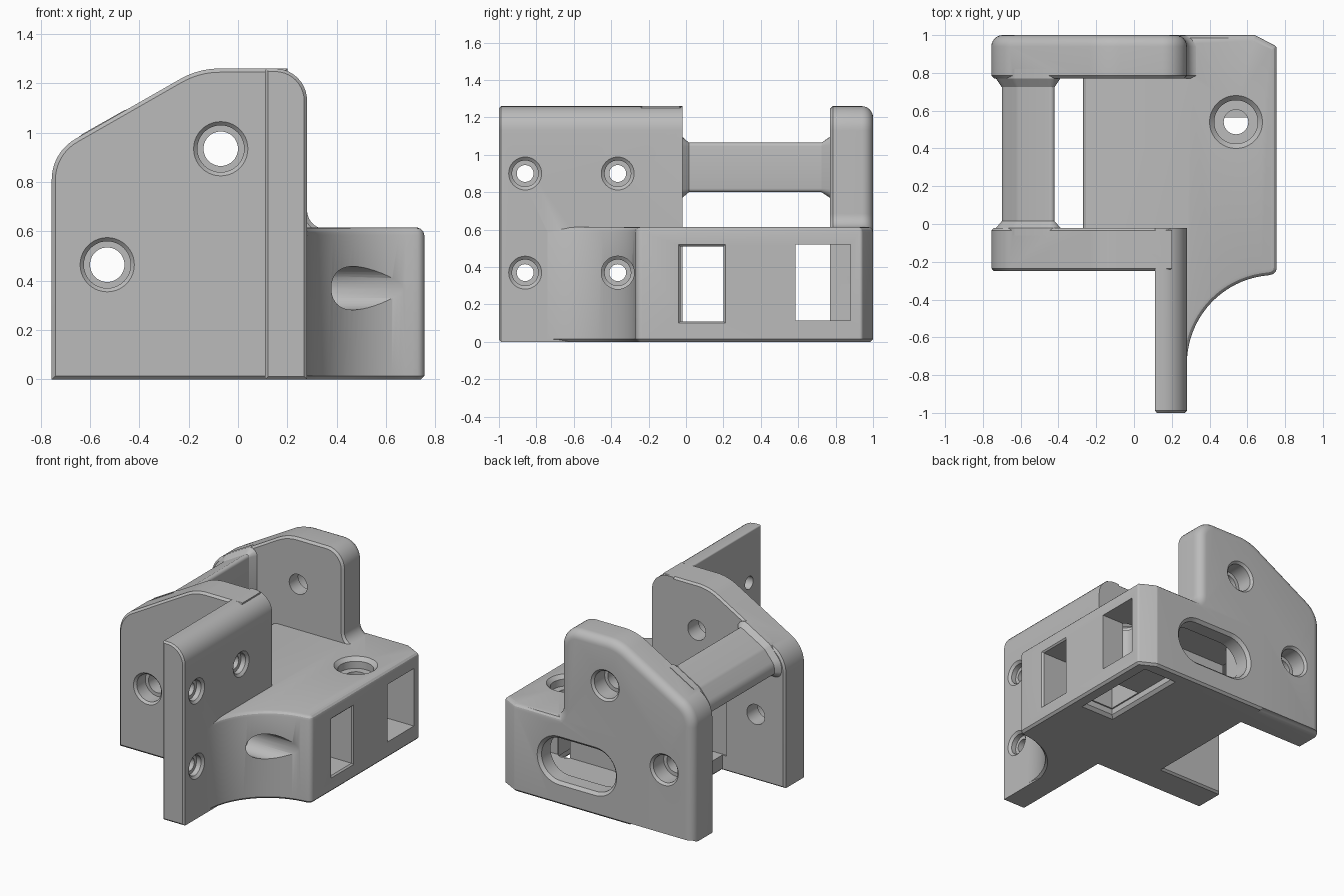
import bpy, bmesh, math
from mathutils import Vector

if "Cube" in bpy.data.objects:
    bpy.data.objects.remove(bpy.data.objects["Cube"], do_unlink=True)

grey = bpy.data.materials.new("plain grey")
grey.use_nodes = True
colour = (0.5, 0.5, 0.5, 1)
grey.diffuse_color = colour
grey.node_tree.nodes["Principled BSDF"].inputs["Base Color"].default_value = colour


def rounded(corners, steps=10):
    """Polygon from (u, v, radius) corners, arcs where radius > 0."""
    out = []
    n = len(corners)
    for i, (u, v, r) in enumerate(corners):
        p = Vector((u, v))
        if r == 0:
            out.append(p)
            continue
        a = (Vector(corners[i - 1][:2]) - p).normalized()
        b = (Vector(corners[(i + 1) % n][:2]) - p).normalized()
        half = math.acos(max(-1, min(1, a.dot(b)))) / 2
        t = r / math.tan(half)
        centre = p + (a + b).normalized() * (r / math.sin(half))
        s, e = p + a * t - centre, p + b * t - centre
        start = math.atan2(s.y, s.x)
        sweep = math.atan2(s.x * e.y - s.y * e.x, s.dot(e))
        for k in range(steps + 1):
            ang = start + sweep * k / steps
            out.append(centre + Vector((math.cos(ang), math.sin(ang))) * r)
    return out


def circle(u, v, r, n=40):
    return [Vector((u + r * math.cos(2 * math.pi * k / n),
                    v + r * math.sin(2 * math.pi * k / n))) for k in range(n)]


def rect(u0, u1, v0, v1):
    return [Vector(c) for c in ((u0, v0), (u1, v0), (u1, v1), (u0, v1))]


def inset(poly, d):
    """Move every side of a counter-clockwise polygon inwards by d."""
    out = []
    for i, p in enumerate(poly):
        e1 = (p - poly[i - 1]).normalized()
        e2 = (poly[(i + 1) % len(poly)] - p).normalized()
        n1, n2 = Vector((-e1.y, e1.x)), Vector((-e2.y, e2.x))
        out.append(p + (n1 + n2) * (d / (1 + n1.dot(n2))))
    return out


def prism(name, poly, axis, levels, foot=False):
    """Loft a profile along an axis through (position, inset) levels."""
    area = sum(poly[i - 1].cross(poly[i]) if hasattr(poly[i], "cross") else 0
               for i in range(len(poly)))
    if area < 0:
        poly = poly[::-1]
    bm = bmesh.new()
    rings = []
    for pos, d in levels:
        ring = []
        for p, q in zip(poly, inset(poly, d)):
            u, v = q
            if foot and p.y < 0.01:
                v = min(v, 0.015)
            co = {"X": (pos, u, v), "Y": (u, pos, v), "Z": (u, v, pos)}[axis]
            ring.append(bm.verts.new(co))
        rings.append(ring)
    for r1, r2 in zip(rings, rings[1:]):
        for i in range(len(r1)):
            bm.faces.new((r1[i - 1], r1[i], r2[i], r2[i - 1]))
    bm.faces.new(rings[0][::-1])
    bm.faces.new(rings[-1])
    bmesh.ops.recalc_face_normals(bm, faces=bm.faces)
    me = bpy.data.meshes.new(name)
    bm.to_mesh(me)
    bm.free()
    me.materials.append(grey)
    ob = bpy.data.objects.new(name, me)
    bpy.context.collection.objects.link(ob)
    return ob


def stepped_hole(axis, u, v, steps):
    """Round cutter through (position, radius) steps."""
    r0 = steps[0][1]
    return prism("hole_cutter", circle(u, v, r0), axis,
                 [(pos, r0 - r) for pos, r in steps])


def combine(body, tool, operation):
    tool.hide_render = True
    mod = body.modifiers.new("join", "BOOLEAN")
    mod.operation, mod.solver, mod.object = operation, "EXACT", tool
    bpy.context.view_layer.objects.active = body
    bpy.ops.object.modifier_apply(modifier=mod.name)
    bpy.data.objects.remove(tool, do_unlink=True)


# Base block with the concave sweep towards the flange
sweep = []
for k in range(25):
    a = math.radians(180 - 85 * k / 24)
    sweep.append((0.75 + 0.47 * math.cos(a), -0.74 + 0.47 * math.sin(a), 0))
footprint = rounded([(-0.27, -0.1, 0), (0.2, -0.1, 0), (0.2, -0.74, 0)] + sweep +
                    [(0.755, -0.262, 0.035), (0.755, 0.94, 0.02),
                     (0.64, 1, 0.02), (-0.27, 1, 0)], 6)
body = prism("bracket_body", footprint, "Z",
             [(0, 0.015), (0.015, 0), (0.585, 0), (0.6, 0.004), (0.611, 0.015), (0.615, 0.03)])

# Upright plates with a sloping shoulder
shoulder = [(-0.755, 0, 0), (-0.755, 0.92, 0.19), (-0.16, 1.26, 0.32)]
front_outline = rounded(shoulder[::-1] + [(0.2, 0, 0), (0.2, 1.26, 0)])
front_plate = prism("front_plate", front_outline, "Y",
                    [(-0.25, 0.015), (-0.235, 0), (-0.035, 0), (-0.02, 0.012)], True)
back_outline = rounded(shoulder + [(0.28, 1.26, 0.13), (0.28, 0.615, 0.075),
                                   (0.42, 0.606, 0), (0.42, 0, 0)])
round_edge = [(0.94 + 0.06 * math.sin(a), 0.06 * (1 - math.cos(a)))
              for a in (math.pi / 2 * k / 6 for k in range(7))]
back_plate = prism("back_plate", back_outline, "Y",
                   [(0.77, 0.015), (0.785, 0)] + round_edge, True)

# Mounting flange reaching forwards
flange_outline = rounded([(0.11, 0, 0), (0.28, 0, 0), (0.28, 1.26, 0.13), (0.11, 1.26, 0.01)])
flange = prism("flange", flange_outline, "Y",
               [(-1, 0.012), (-0.988, 0), (-0.02, 0)], True)

# Tie bar between the plates, flared at its ends
bar_outline = rounded([(-0.7, 0.8, 0.02), (-0.42, 0.8, 0.02), (-0.42, 1.08, 0.02),
                       (-0.62, 0.966, 0.06), (-0.7, 0.87, 0.08)], 5)
bar = prism("tie_bar", bar_outline, "Y",
            [(-0.06, -0.03), (-0.02, -0.03), (0.015, 0), (0.725, 0), (0.77, -0.03), (0.82, -0.03)])

for part in (flange, front_plate, back_plate, bar):
    combine(body, part, "UNION")

cutters = []
# Plate bolt holes, recessed on the outer sides
for x, z in ((-0.07, 0.935), (-0.53, 0.465)):
    cutters.append(stepped_hole("Y", x, z, [(-0.4, 0.11), (-0.25, 0.11), (-0.235, 0.095),
                                            (-0.14, 0.095), (-0.14, 0.07), (0.1, 0.07)]))
    cutters.append(stepped_hole("Y", x, z, [(0.7, 0.07), (0.87, 0.07), (0.87, 0.095),
                                            (0.985, 0.095), (1, 0.11), (1.1, 0.11)]))

# Flange screw holes, with clearance through the sweep
for y in (-0.86, -0.365):
    for z in (0.9, 0.37):
        cutters.append(stepped_hole("X", y, z, [(0, 0.045), (0.23, 0.045), (0.23, 0.07),
                                                (0.265, 0.07), (0.28, 0.088), (0.85, 0.088)]))

# Top screw hole
cutters.append(stepped_hole("Z", 0.54, 0.54, [(0.1, 0.065), (0.54, 0.065), (0.54, 0.115),
                                              (0.59, 0.115), (0.615, 0.14), (0.7, 0.14)]))

# Side windows and the channels behind them
cutters.append(prism("window_cutter", rect(-0.03, 0.2, 0.11, 0.51), "X",
                     [(-0.3, 0), (0.745, 0), (0.755, -0.01), (0.9, -0.01)]))
cutters.append(prism("window_cutter", rect(0.585, 0.88, 0.115, 0.52), "X",
                     [(-0.14, 0), (0.9, 0)]))
cutters.append(prism("channel_cutter", rect(0.585, 0.77, 0.115, 0.52), "X",
                     [(-0.35, 0), (0, 0)]))

# Rounded slot in the back
slot = rounded([(-0.14, 0.16, 0.149), (0.44, 0.16, 0.149), (0.44, 0.46, 0.149), (-0.14, 0.46, 0.149)])
cutters.append(prism("slot_cutter", slot, "Y",
                     [(0.8, 0), (0.98, 0), (1, -0.02), (1.1, -0.02)]))

# Recess and pocket underneath
cutters.append(prism("recess_cutter", rect(0.43, 0.65, 0.29, 0.89), "Z",
                     [(-0.1, -0.02), (0, -0.02), (0.02, 0), (0.06, 0)]))
cutters.append(prism("pocket_cutter", rect(0.44, 0.64, 0.3, 0.565), "Z",
                     [(-0.1, 0), (0.25, 0)]))

for cutter in cutters:
    combine(body, cutter, "DIFFERENCE")

bpy.ops.object.select_all(action="DESELECT")
body.select_set(True)
bpy.context.view_layer.objects.active = body
bpy.ops.object.shade_smooth_by_angle(angle=math.radians(30))
